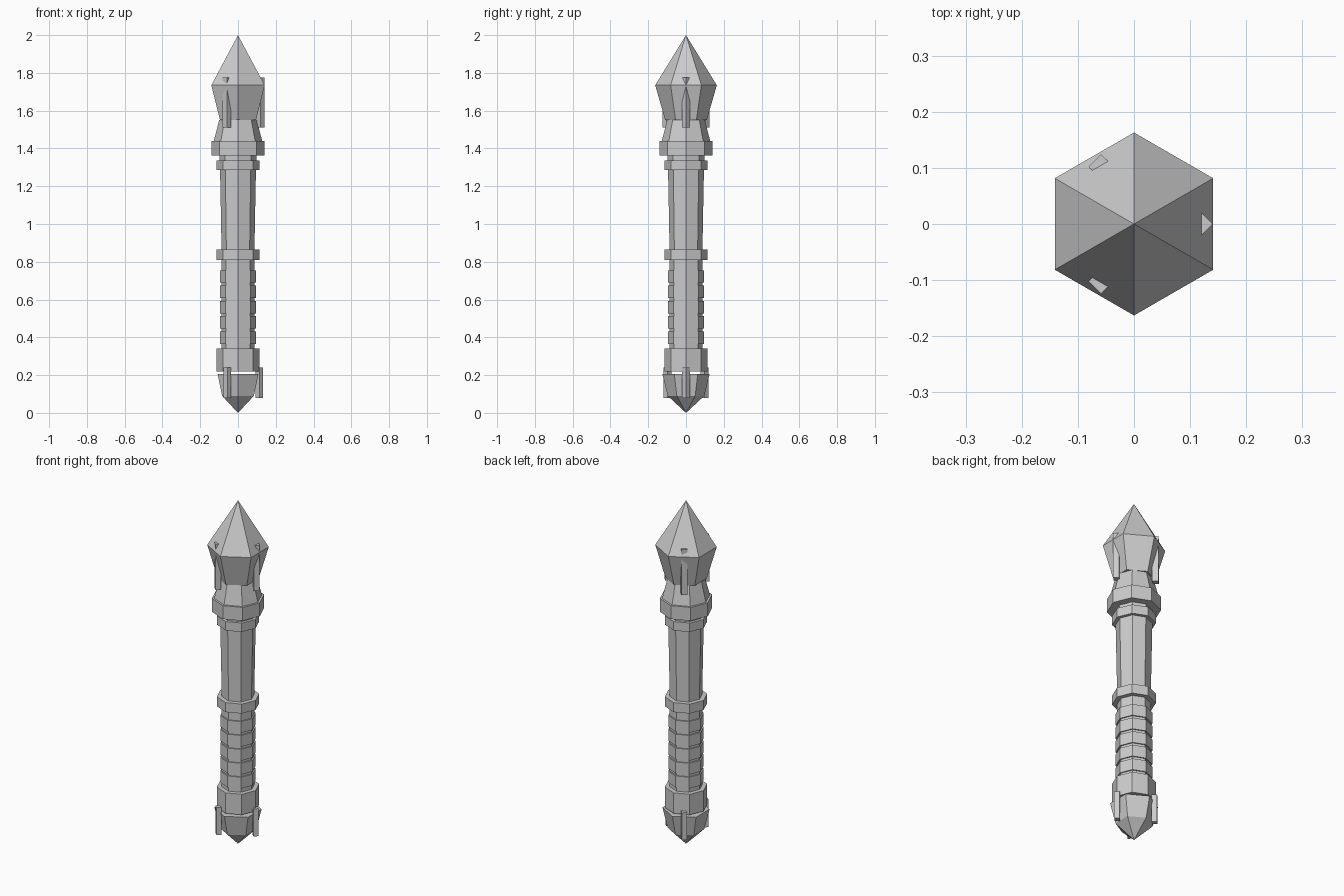
import bpy, bmesh, math
from math import cos, sin, radians

if "Cube" in bpy.data.objects:
    bpy.data.objects.remove(bpy.data.objects["Cube"])

stone = bpy.data.materials.new("plain_grey")
stone.diffuse_color = (0.6, 0.6, 0.6, 1)
stone.use_nodes = True
stone.node_tree.nodes["Principled BSDF"].inputs["Base Color"].default_value = stone.diffuse_color


def turned(name, profile, sides=8, start=0.0, centre=(0, 0)):
    """Flat-faced lathe part from (radius, z) pairs listed bottom to top; radius 0 is a point."""
    bm = bmesh.new()
    rings = []
    for r, z in profile:
        n = sides if r > 0 else 1
        rings.append([bm.verts.new((centre[0] + r * cos(start + 2 * math.pi * i / sides),
                                    centre[1] + r * sin(start + 2 * math.pi * i / sides), z))
                      for i in range(n)])
    for a, b in zip(rings, rings[1:]):
        for i in range(sides):
            j = (i + 1) % sides
            if len(a) == 1:
                bm.faces.new((a[0], b[j], b[i]))
            elif len(b) == 1:
                bm.faces.new((a[i], a[j], b[0]))
            else:
                bm.faces.new((a[i], a[j], b[j], b[i]))
    # flat end caps
    if len(rings[0]) > 1:
        bm.faces.new(rings[0][::-1])
    if len(rings[-1]) > 1:
        bm.faces.new(rings[-1])
    mesh = bpy.data.meshes.new(name)
    bm.to_mesh(mesh)
    bm.free()
    mesh.materials.append(stone)
    ob = bpy.data.objects.new(name, mesh)
    bpy.context.collection.objects.link(ob)
    return ob


def prongs(name, radius, size, z0, z1):
    """Three square rods around the axis, all aligned with the world axes."""
    for k in range(3):
        a = radians(120 * k)
        turned(f"{name}_{k + 1}", [(size, z0), (size, z1)], 4, 0,
               (radius * cos(a), radius * sin(a)))


# Crystals at both ends
turned("head_crystal", [(0.11, 1.55), (0.163, 1.735), (0, 2.0)], 6, radians(30))
turned("pommel_crystal", [(0, 0.0), (0.097, 0.09), (0.125, 0.207)], 6, radians(30))
prongs("head_prong", 0.118, 0.022, 1.51, 1.775)
prongs("pommel_prong", 0.113, 0.02, 0.08, 0.24)

# Octagonal handle, from bottom to top
turned("pommel_collar", [(0.1135, 0.22), (0.1135, 0.34)])
turned("grip_core", [(0.088, 0.34), (0.088, 0.81)])
for k in range(5):
    z = 0.365 + 0.081 * k
    turned(f"grip_wrap_{k + 1}", [(0.095, z), (0.095, z + 0.066)])
turned("middle_collar", [(0.1135, 0.81), (0.1135, 0.865)])
turned("shaft", [(0.087, 0.865), (0.095, 1.285)])
turned("upper_ring", [(0.1135, 1.285), (0.1135, 1.337)])
turned("neck", [(0.097, 1.337), (0.097, 1.362)])
turned("head_collar", [(0.14, 1.362), (0.14, 1.44)])
turned("head_socket", [(0.128, 1.44), (0.1, 1.55)])
